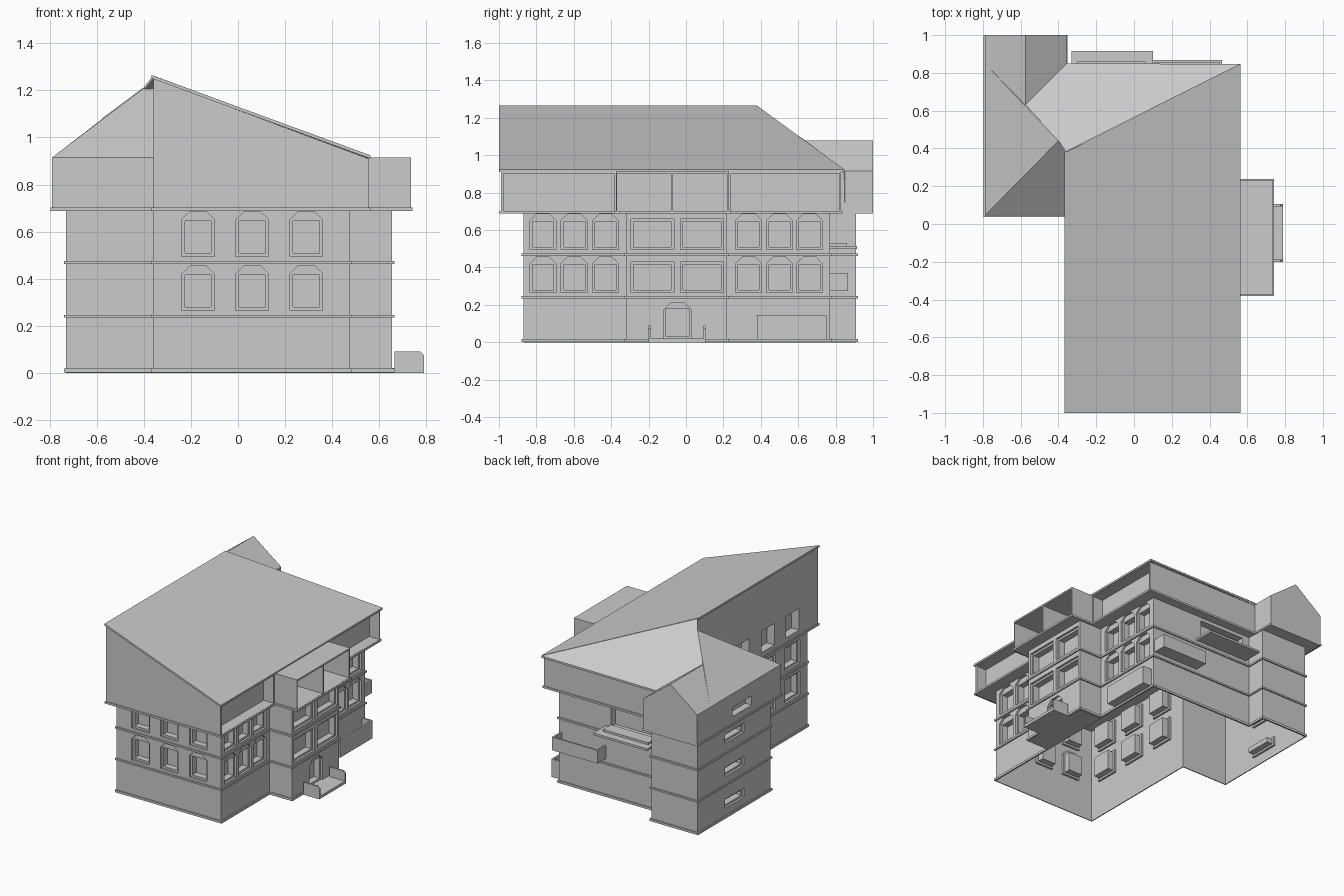
import bpy, bmesh
from mathutils import Vector

if "Cube" in bpy.data.objects:
    bpy.data.objects.remove(bpy.data.objects["Cube"])


def finish(name, bm):
    bmesh.ops.recalc_face_normals(bm, faces=bm.faces[:])
    me = bpy.data.meshes.new(name)
    bm.to_mesh(me)
    bm.free()
    ob = bpy.data.objects.new(name, me)
    bpy.context.collection.objects.link(ob)
    return ob


def add_prism(bm, base, direction):
    """Extrude a flat outline along a vector."""
    d = Vector(direction)
    a = [bm.verts.new(p) for p in base]
    b = [bm.verts.new(Vector(p) + d) for p in base]
    n = len(a)
    bm.faces.new(a[::-1])
    bm.faces.new(b)
    for i in range(n):
        bm.faces.new((a[i], a[(i + 1) % n], b[(i + 1) % n], b[i]))


def add_box(bm, x0, x1, y0, y1, z0, z1):
    add_prism(bm, [(x0, y0, z0), (x1, y0, z0), (x1, y1, z0), (x0, y1, z0)], (0, 0, z1 - z0))


def boxes(name, *dims):
    bm = bmesh.new()
    for d in dims:
        add_box(bm, *d)
    return finish(name, bm)


def hull(name, pts):
    bm = bmesh.new()
    for p in pts:
        bm.verts.new(p)
    bmesh.ops.convex_hull(bm, input=bm.verts[:])
    bmesh.ops.dissolve_limit(bm, angle_limit=0.01, verts=bm.verts[:], edges=bm.edges[:])
    return finish(name, bm)


def rect(x0, x1, y0, y1, z):
    return [(x, y, z) for x in (x0, x1) for y in (y0, y1)]


def carve(ob, cutters, open_bottom=False):
    """Subtract cutters, bake, and optionally leave the underside open."""
    for c in cutters:
        m = ob.modifiers.new("cut", 'BOOLEAN')
        m.operation, m.solver, m.object = 'DIFFERENCE', 'EXACT', c
        c.hide_render = True
    dg = bpy.context.evaluated_depsgraph_get()
    dg.update()
    me = bpy.data.meshes.new_from_object(ob.evaluated_get(dg))
    ob.modifiers.clear()
    ob.data = me
    if open_bottom:
        bm = bmesh.new()
        bm.from_mesh(me)
        low = [f for f in bm.faces if all(abs(v.co.z) < 1e-4 for v in f.verts)]
        bmesh.ops.delete(bm, geom=low, context='FACES')
        bm.to_mesh(me)
        bm.free()


def band(name, poly, z0, z1, d):
    """Thin moulding running round an outline (counter-clockwise, right-angled)."""
    n, out = len(poly), []
    for i in range(n):
        p, q, r = Vector(poly[i - 1]), Vector(poly[i]), Vector(poly[(i + 1) % n])
        e, f = (q - p).normalized(), (r - q).normalized()
        out.append(q + d * Vector((e.y + f.y, -e.x - f.x)))
    bm = bmesh.new()
    rings = [[bm.verts.new((p[0], p[1], z)) for p in ring]
             for ring, z in ((poly, z0), (out, z0), (out, z1), (poly, z1))]
    for a, b in zip(rings, rings[1:]):
        for i in range(n):
            j = (i + 1) % n
            bm.faces.new((a[i], a[j], b[j], b[i]))
    return finish(name, bm)


# Main walls
walls = [(-.36, -.87), (.475, -.87), (.475, -.32), (.655, -.32), (.655, .22), (.475, .22),
         (.475, .77), (-.36, .77), (-.36, .91), (-.73, .91), (-.73, .08), (-.36, .08)]
bm = bmesh.new()
add_prism(bm, [(x, y, 0) for x, y in walls], (0, 0, .695))
body = finish("walls", bm)

# Window cutters: shallow outer surround, then deeper inner opening
outer, inner = bmesh.new(), bmesh.new()


def window(pos, along, normal, w, h, chamfer, top_gap=.015):
    u, n, z = Vector(along), Vector(normal), Vector((0, 0, 1))
    p, hw, c = Vector(pos), w / 2, chamfer
    o = [(-hw, 0), (hw, 0), (hw, h - c), (hw - c, h), (c - hw, h), (-hw, h - c)] if c else \
        [(-hw, 0), (hw, 0), (hw, h), (-hw, h)]
    add_prism(outer, [p + u * a + z * b + n * .03 for a, b in o], n * -.045)
    g = .014
    i = [(-hw + g, g), (hw - g, g), (hw - g, h - top_gap), (-hw + g, h - top_gap)]
    add_prism(inner, [p + u * a + z * b + n * .03 for a, b in i], n * -.09)


for z in (.265, .495):
    for x in (-.17, .06, .29):
        window((x, -.87, z), (1, 0, 0), (0, -1, 0), .14, .19, .035, .04)
    for y in (-.765, -.597, -.43, .335, .5, .66):
        window((.475, y, z), (0, 1, 0), (1, 0, 0), .14, .19, .035, .04)
    for y in (-.18, .085):
        window((.655, y, z), (0, 1, 0), (1, 0, 0), .23, .165, 0)
    for y in (-.7, -.42, -.13):
        window((-.36, y, z), (0, 1, 0), (-1, 0, 0), .17, .17, 0)
window((.655, -.045, .017), (0, 1, 0), (1, 0, 0), .15, .195, .04, .03)   # front door
for z in (.07, .30, .54):
    window((-.73, .49, z), (0, 1, 0), (-1, 0, 0), .22, .065, 0)
add_box(inner, -.3, .06, .72, .9, .515, .665)                            # balcony door
carve(body, [finish("window_surround_cutter", outer), finish("window_opening_cutter", inner)], True)

for i, (z0, z1) in enumerate(((.002, .018), (.235, .247), (.462, .475))):
    band("floor_band_%d" % i, walls, z0, z1, .009)
boxes("bay_floor", (.475, .655, -.32, .22, 0, .006))

# Overhanging top storey
main_top = hull("top_storey", rect(-.36, .555, -.99, .83, .69) +
                [(.555, -.99, .91), (.555, .83, .91), (-.36, .83, .91),
                 (-.36, -.99, 1.25), (-.36, .385, 1.25)])
bay_top = boxes("bay_top_storey", (.555, .735, -.375, .23, .69, .915))
loggias = boxes("loggia_cutter", (.475, .9, -.975, -.385, .703, .903),
                (.475, .9, -.37, -.08, .703, .903), (.475, .9, -.07, .22, .703, .903),
                (.475, .9, .24, .82, .703, .903))
side = boxes("top_window_cutter", *[(-.5, -.30, y - .075, y + .075, .735, .89) for y in (-.7, -.42, -.13)])
carve(main_top, [loggias, side])
carve(bay_top, [loggias])

# Rear wing top storey: hipped part and gabled part
hip = hull("wing_hip", rect(-.79, -.36, .045, .85, .69) + rect(-.79, -.36, .045, .85, .915) +
           [(-.4, .44, 1.21), (-.36, .44, 1.21)])
gable = hull("wing_gable", rect(-.79, -.36, .85, 1, .69) + rect(-.79, -.355, .85, 1, .915) +
             [(-.575, .63, 1.08), (-.575, 1, 1.08)])
carve(hip, [boxes("wing_window_cutter", (-.9, -.74, .38, .6, .75, .815))])

upper = [(-.36, -.99), (.555, -.99), (.555, -.375), (.735, -.375), (.735, .23), (.555, .23),
         (.555, .83), (-.36, .83), (-.36, .993), (-.79, .993), (-.79, .045), (-.36, .045)]
band("top_storey_band", upper, .688, .702, .007)


# Roof sheets
def sheet(name, pts):
    bm = bmesh.new()
    add_prism(bm, pts, (0, 0, -.014))
    finish(name, bm)


sheet("main_roof", [(-.367, -1, 1.265), (.563, -1, .924), (.563, .847, .924), (-.367, .38, 1.265)])
sheet("rear_roof", [(.563, .847, .922), (-.355, .85, .918), (-.575, .632, 1.083),
                    (-.4, .442, 1.213), (-.36, .38, 1.263)])


# Balcony trays with low parapets
def tray(name, x0, x1, y0, y1, z0, z1, t=.012):
    boxes(name, (x0, x1, y0, y1, z0, z0 + t),
          (x0, x0 + t, y0, y1, z0 + t, z1), (x1 - t, x1, y0, y1, z0 + t, z1),
          (x0 + t, x1 - t, y1 - t, y1, z0 + t, z1))


tray("rear_balcony", .1, .465, .77, .867, .275, .37)
boxes("rear_balcony_slab", (-.33, .1, .77, .915, .5, .515), (-.3, .06, .77, .86, .515, .53))
boxes("side_terrace", (.475, .55, .38, .75, .015, .03), (.538, .55, .38, .75, .03, .145),
      (.475, .538, .38, .392, .03, .145), (.475, .538, .738, .75, .03, .145))

# Entrance platform with chamfered side walls
boxes("entrance_platform", (.655, .79, -.2, .105, 0, .02))
for name, y in (("entrance_wall_front", -.2), ("entrance_wall_rear", .093)):
    bm = bmesh.new()
    add_prism(bm, [(.665, y, .02), (.79, y, .02), (.79, y, .075), (.775, y, .09), (.665, y, .09)], (0, .012, 0))
    finish(name, bm)
